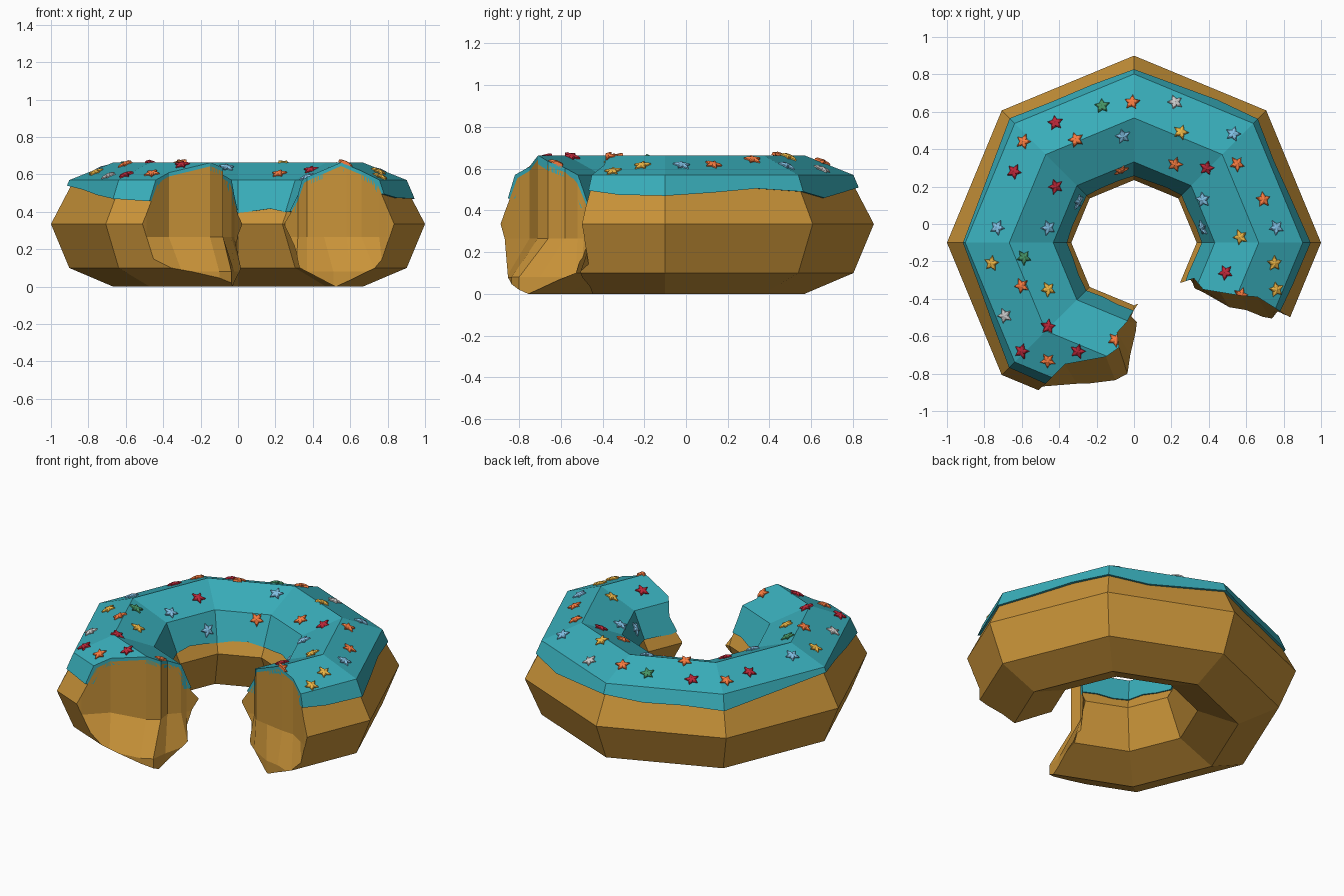
import bpy, bmesh, math, random
from mathutils import Vector
from mathutils.bvhtree import BVHTree

if "Cube" in bpy.data.objects:
    bpy.data.objects.remove(bpy.data.objects["Cube"])

random.seed(4)
CY = -0.10          # ring centre on y
SIDES = 8


def material(name, rgb):
    m = bpy.data.materials.new(name)
    m.diffuse_color = (*rgb, 1)
    m.use_nodes = True
    m.node_tree.nodes["Principled BSDF"].inputs["Base Color"].default_value = m.diffuse_color
    return m


def make_object(name, bm, mat=None):
    bmesh.ops.recalc_face_normals(bm, faces=bm.faces[:])
    me = bpy.data.meshes.new(name)
    bm.to_mesh(me)
    bm.free()
    ob = bpy.data.objects.new(name, me)
    bpy.context.collection.objects.link(ob)
    if mat:
        me.materials.append(mat)
    return ob


def ring_point(step, sub, r, z):
    """Point on an octagonal ring; sub = steps per straight side."""
    k, f = divmod(step, sub)
    a, b = (Vector((math.cos(t), math.sin(t), 0)) for t in
            (k * math.tau / SIDES, (k + 1) * math.tau / SIDES))
    p = a.lerp(b, f / sub) * r
    return (p.x, p.y + CY, z)


def loft(rings, wrap_rings=True):
    """Skin a list of equal closed loops."""
    bm = bmesh.new()
    vs = [[bm.verts.new(p) for p in ring] for ring in rings]
    n, m = len(vs), len(vs[0])
    for i in range(n if wrap_rings else n - 1):
        for j in range(m):
            bm.faces.new((vs[i][j], vs[i][(j + 1) % m],
                          vs[(i + 1) % n][(j + 1) % m], vs[(i + 1) % n][j]))
    if not wrap_rings:
        bm.faces.new(vs[0])
        bm.faces.new(vs[-1])
    return bm


def cut(ob, cutter):
    mod = ob.modifiers.new("bite", 'BOOLEAN')
    mod.operation = 'DIFFERENCE'
    mod.solver = 'EXACT'
    mod.object = cutter
    bpy.context.view_layer.objects.active = ob
    bpy.ops.object.modifier_apply(modifier=mod.name)


# Dough: eight-sided ring, top slightly lower beneath the icing
dough_profile = [(1.0, .335), (.885, .555), (.667, .645), (.449, .555),
                 (.335, .335), (.432, .10), (.667, 0), (.902, .10)]
dough = make_object("dough", loft(
    [[ring_point(s, 1, r, z) for r, z in dough_profile] for s in range(SIDES)]),
    material("dough", (.58, .29, .04)))

# Icing: shell with a wavy lower edge, three steps per side
edge_z = [.47, .485, .505, .49, .46, .485, .51, .485, .49, .48, .50, .52,
          .54, .52, .49, .47, .455, .455, .46, .47, .49, .50, .505, .475]
rings = []
for s, zo in enumerate(edge_z):
    zi = .405 + .012 * math.sin(s * 1.9)
    ro = 1.002 - .1 * (zo - .335) / .235
    ri = .332 + .1 * (zi - .335) / .235
    prof = [(ro, zo), (.902, .57), (.667, .664), (.432, .57), (ri, zi),
            (ri + .05, zi), (.47, .54), (.667, .62), (.865, .54), (ro - .05, zo)]
    rings.append([ring_point(s, 3, r, z) for r, z in prof])
icing = make_object("icing", loft(rings), material("icing", (.04, .42, .49)))

# Bite cutter: (upper x, y, lower x, y) along the torn edge
tear = [(-.56, -.93, -.54, -.91), (-.49, -.87, -.50, -.885), (-.37, -.75, -.30, -.86),
        (-.15, -.71, -.10, -.835), (-.08, -.66, -.035, -.80), (-.09, -.58, -.02, -.70),
        (-.035, -.52, .02, -.53), (-.02, -.49, -.01, -.50), (.02, -.43, .03, -.43),
        (.06, -.37, .06, -.37), (.20, -.28, .20, -.30), (.25, -.315, .25, -.32),
        (.32, -.29, .31, -.34), (.37, -.35, .37, -.365), (.46, -.365, .51, -.445),
        (.58, -.385, .60, -.46), (.66, -.39, .735, -.515), (.755, -.45, .775, -.475),
        (.80, -.48, .825, -.52), (.95, -.56, .95, -.58), (.95, -1.3, .95, -1.3),
        (-.56, -1.3, -.54, -1.3)]
upper, lower = [t[:2] for t in tear], [t[2:] for t in tear]
cutter = make_object("bite_cutter", loft(
    [[(x, y, z) for x, y in pts] for pts, z in
     ((lower, -.1), (lower, .08), (upper, .265), (upper, .9))], False))
cutter.hide_render = True

# Star sprinkles: domed stars laid on the icing surface
stars = {
    "orange": ((.95, .20, .05), [(-.01, .65), (-.31, .45), (-.59, .44), (.55, .32),
               (.69, .13), (.22, .32), (-.60, -.33), (.57, -.38), (-.10, -.62),
               (-.07, .29), (-.46, -.73)]),
    "red": ((.50, .02, .04), [(-.42, .54), (-.64, .28), (-.42, .20), (.39, .30),
            (.49, -.26), (-.46, -.55), (-.30, -.68), (-.60, -.68)]),
    "yellow": ((.85, .47, .06), [(.25, .49), (.57, -.07), (-.76, -.21), (-.46, -.35),
               (.75, -.21), (.76, -.35)]),
    "blue": ((.22, .53, .78), [(-.06, .47), (.53, .48), (-.30, .12), (-.46, -.02),
             (-.73, -.02), (.37, .13), (.37, -.02), (.76, -.02)]),
    "green": ((.06, .30, .13), [(-.17, .63), (-.59, -.18)]),
    "grey": ((.60, .60, .62), [(.22, .65), (-.69, -.49)]),
}
bm = bmesh.new()
bm.from_mesh(icing.data)
surface = BVHTree.FromBMesh(bm)
bm.free()


def add_star(bm, x, y):
    hit, normal, _, _ = surface.ray_cast(Vector((x, y, 2)), Vector((0, 0, -1)))
    if hit is None:
        return
    turn = random.uniform(0, math.tau)
    rot = Vector((0, 0, 1)).rotation_difference(normal)
    loops = []
    for scale, h in ((1, -.006), (1, .006), (.72, .013)):
        loop = []
        for i in range(10):
            r = (.043 if i % 2 == 0 else .022) * scale
            a = turn + i * math.tau / 10
            loop.append(bm.verts.new(
                hit + rot @ Vector((r * math.cos(a), r * math.sin(a), h))))
        loops.append(loop)
    peak = bm.verts.new(hit + normal * .018)
    bm.faces.new(loops[0][::-1])
    for i in range(10):
        j = (i + 1) % 10
        for lo, hi in zip(loops, loops[1:]):
            bm.faces.new((lo[i], lo[j], hi[j], hi[i]))
        bm.faces.new((loops[2][i], loops[2][j], peak))


sprinkles = []
for colour, (rgb, spots) in stars.items():
    bm = bmesh.new()
    for x, y in spots:
        add_star(bm, x, y)
    sprinkles.append(make_object(colour + "_star_sprinkles", bm,
                                 material(colour + "_sprinkle", rgb)))

# Take the bite out of everything it reaches
for ob in (dough, icing, sprinkles[0]):
    cut(ob, cutter)
bpy.data.objects.remove(cutter)
